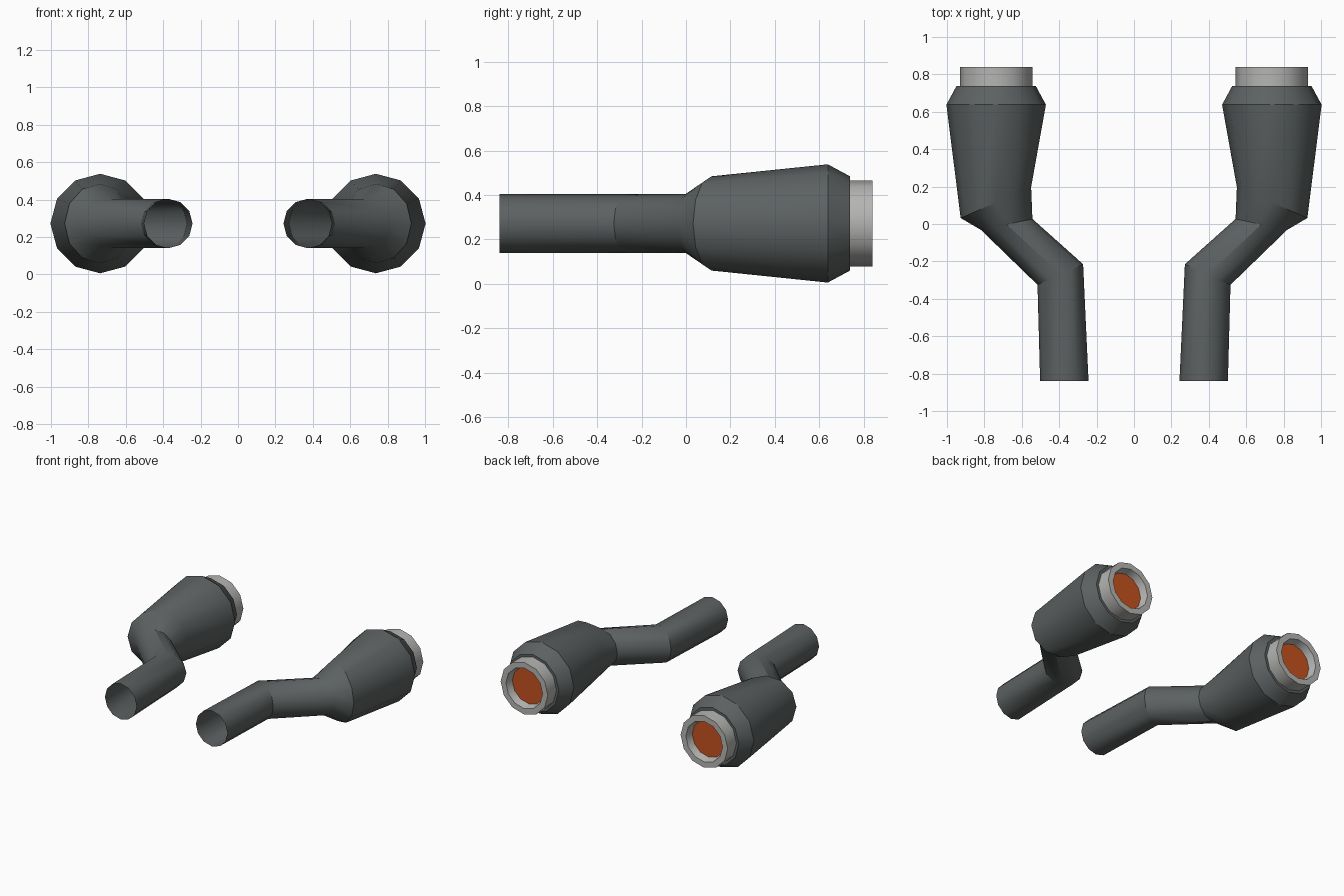
import bpy, bmesh, math
from mathutils import Vector

if "Cube" in bpy.data.objects:
    bpy.data.objects.remove(bpy.data.objects["Cube"])

SIDES = 12
CZ = 0.272      # height of the pipe axis
CX = 0.737      # x of the muffler axis


def material(name, rgb):
    m = bpy.data.materials.new(name)
    m.diffuse_color = (*rgb, 1)
    m.use_nodes = True
    m.node_tree.nodes["Principled BSDF"].inputs["Base Color"].default_value = m.diffuse_color
    return m


DARK = material("dark_steel", (0.108, 0.120, 0.120))
LIGHT = material("light_metal", (0.46, 0.46, 0.45))
ORANGE = material("glowing_orange", (0.56, 0.085, 0.014))


def loft(name, rings, mat, side, cap_end=False):
    """Join rings given as (inner xy, outer xy, vertical radius)."""
    bm = bmesh.new()
    loops = []
    for a, b, rz in rings:
        a, b = Vector(a), Vector(b)
        mid, half = (a + b) / 2, (b - a) / 2
        loop = []
        for i in range(SIDES):
            t = 2 * math.pi * i / SIDES
            p = mid + half * math.cos(t)
            loop.append(bm.verts.new((side * p.x, p.y, CZ + rz * math.sin(t))))
        loops.append(loop)
    for l0, l1 in zip(loops, loops[1:]):
        for i in range(SIDES):
            j = (i + 1) % SIDES
            f = (l0[i], l0[j], l1[j], l1[i])
            bm.faces.new(f if side < 0 else f[::-1])
    if cap_end:
        f = loops[-1]
        bm.faces.new(f if side < 0 else f[::-1])
    # make the outside face outward: first side face must point away from the axis
    bm.normal_update()
    bm.faces.ensure_lookup_table()
    f = bm.faces[0]
    c = sum((v.co for v in loops[0] + loops[1]), Vector()) / (2 * SIDES)
    if len(loops) > 1 and f.normal.dot(f.calc_center_median() - c) < 0:
        bmesh.ops.reverse_faces(bm, faces=bm.faces[:])
    me = bpy.data.meshes.new(name)
    bm.to_mesh(me)
    bm.free()
    me.materials.append(mat)
    ob = bpy.data.objects.new(name, me)
    bpy.context.collection.objects.link(ob)
    bpy.ops.object.select_all(action='DESELECT')
    ob.select_set(True)
    bpy.context.view_layer.objects.active = ob
    bpy.ops.object.shade_smooth_by_angle(angle=math.radians(32))
    return ob


def round_ring(y, r):
    return ((CX - r, y), (CX + r, y), r)


# bent inlet pipe widening into the muffler body, closed behind by a shoulder
body = [
    ((0.243, -0.84), (0.502, -0.84), 0.132),
    ((0.272, -0.215), (0.516, -0.325), 0.132),
    ((0.543, 0.027), (0.818, -0.032), 0.132),
    ((0.550, 0.197), (0.927, 0.032), 0.212),
    round_ring(0.638, 0.266),
    round_ring(0.738, 0.212),
    round_ring(0.738, 0.185),
]
# outlet collar with a tapered recess
collar = [round_ring(y, r) for y, r in
          ((0.735, 0.193), (0.84, 0.193), (0.84, 0.150), (0.785, 0.135))]
# glowing plate at the bottom of the recess
plate = [round_ring(0.780, 0.137), round_ring(0.786, 0.137)]

for label, side in (("left", -1), ("right", 1)):
    loft(f"{label}_exhaust_body", body, DARK, side)
    loft(f"{label}_outlet_collar", collar, LIGHT, side)
    loft(f"{label}_outlet_glow", plate, ORANGE, side, cap_end=True)
